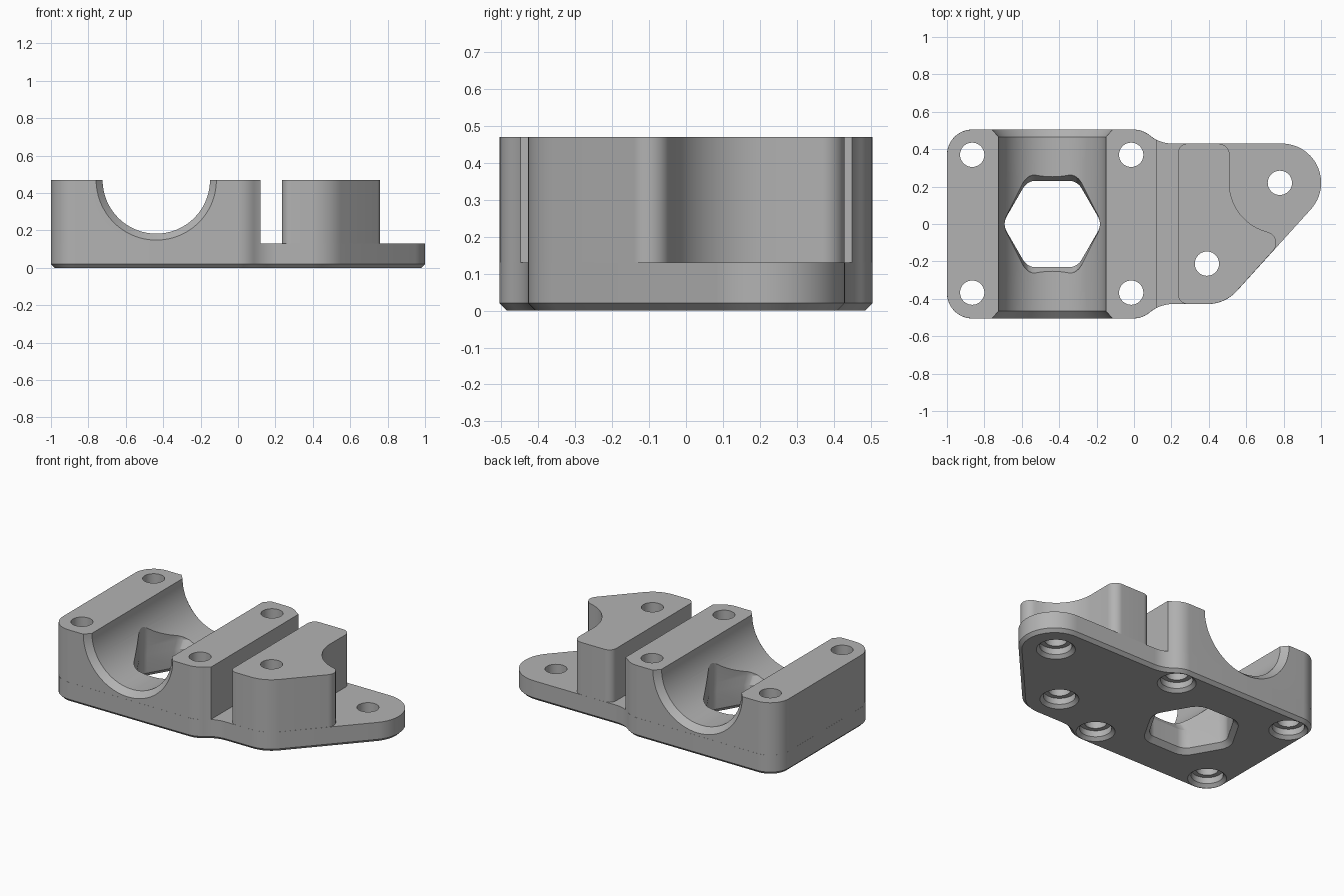
import bpy, bmesh, math
from mathutils import Vector

if "Cube" in bpy.data.objects:
    bpy.data.objects.remove(bpy.data.objects["Cube"])

# One flat colour
grey = bpy.data.materials.new("plain grey")
grey.use_nodes = True
COLOUR = (0.45, 0.45, 0.45, 1)
grey.diffuse_color = COLOUR
grey.node_tree.nodes["Principled BSDF"].inputs["Base Color"].default_value = COLOUR

TOP, DECK, CHAMFER = 0.47, 0.13, 0.02


def rounded(corners, step=math.radians(6)):
    """Counter-clockwise outline from (x, y, radius) corners."""
    out = []
    for i, (x, y, r) in enumerate(corners):
        p = Vector((x, y))
        if not r:
            out.append(p)
            continue
        a = (Vector(corners[i - 1][:2]) - p).normalized()
        b = (Vector(corners[(i + 1) % len(corners)][:2]) - p).normalized()
        half = a.angle(b) / 2
        centre = p + (a + b).normalized() * r / math.sin(half)
        start = p + a * r / math.tan(half) - centre
        turn = math.pi - 2 * half
        if a.x * b.y - a.y * b.x > 0:
            turn = -turn
        n = max(3, math.ceil(abs(turn) / step))
        for k in range(n + 1):
            t = turn * k / n
            out.append(centre + Vector((start.x * math.cos(t) - start.y * math.sin(t),
                                        start.x * math.sin(t) + start.y * math.cos(t))))
    return out


def offset(loop, d):
    """Move an outline outward by d."""
    out = []
    for i, p in enumerate(loop):
        e1 = (p - loop[i - 1]).normalized()
        e2 = (loop[(i + 1) % len(loop)] - p).normalized()
        n1, n2 = Vector((e1.y, -e1.x)), Vector((e2.y, -e2.x))
        out.append(p + (n1 + n2) * d / (1 + n1.dot(n2)))
    return out


def loft(name, rings):
    """Closed solid through matching rings of 3D points."""
    bm = bmesh.new()
    loops = [[bm.verts.new(p) for p in ring] for ring in rings]
    n = len(loops[0])
    for lo, hi in zip(loops, loops[1:]):
        for i in range(n):
            j = (i + 1) % n
            bm.faces.new((lo[i], lo[j], hi[j], hi[i]))
    bm.faces.new(loops[0][::-1])
    bm.faces.new(loops[-1])
    bmesh.ops.recalc_face_normals(bm, faces=bm.faces)
    mesh = bpy.data.meshes.new(name)
    bm.to_mesh(mesh)
    bm.free()
    mesh.materials.append(grey)
    obj = bpy.data.objects.new(name, mesh)
    bpy.context.collection.objects.link(obj)
    return obj


def at(loop, z):
    return [(p.x, p.y, z) for p in loop]


def circle(x, y, r, n=40):
    return [Vector((x + r * math.cos(math.tau * i / n), y + r * math.sin(math.tau * i / n)))
            for i in range(n)]


def combine(target, tool, operation):
    mod = target.modifiers.new(operation, "BOOLEAN")
    mod.operation, mod.solver, mod.object = operation, "EXACT", tool
    bpy.context.view_layer.objects.active = target
    bpy.ops.object.modifier_apply(modifier=mod.name)
    bpy.data.objects.remove(tool)


# Base plate with chamfered underside
outline = rounded([
    (-1, -0.505, 0.135), (0.045, -0.505, 0.135), (0.14, -0.428, 0.19),
    (0.487, -0.428, 0.21), (1.264, 0.43, 0.21),
    (0.14, 0.43, 0.19), (0.045, 0.505, 0.135), (-1, 0.505, 0.135)])
bracket = loft("mounting_bracket", [
    at(offset(outline, -CHAMFER), 0), at(outline, CHAMFER), at(outline, DECK)])

# Clamp block, following the plate outline up to a flat inner face
inner = offset(outline, -0.0005)
clamp = loft("clamp_block", [at(inner, 0.06), at(inner, TOP)])
limit = rounded([(-2, -1, 0), (0.12, -1, 0), (0.12, 1, 0), (-2, 1, 0)])
combine(clamp, loft("limit", [at(limit, -1), at(limit, 1)]), "INTERSECT")
combine(bracket, clamp, "UNION")

# Raised pad with a scooped corner around the outer screw
scoop = [Vector((0.78 + 0.27 * math.cos(a), 0.22 + 0.27 * math.sin(a)))
         for a in (math.radians(255 - 6 * k) for k in range(13))]
pad_outline = rounded(
    [(0.235, -0.428, 0.05), (0.487, -0.428, 0.21), (0.805, -0.075, 0.06)]
    + [(p.x, p.y, 0) for p in scoop]
    + [(0.512, 0.43, 0.06), (0.235, 0.43, 0.05)])
pad_outline = offset(pad_outline, -0.0005)
combine(bracket, loft("pad", [at(pad_outline, 0.06), at(pad_outline, TOP)]), "UNION")

# Half-round channel with chamfered mouths
CX = -0.437
channel = []
for y, r in ((-0.545, 0.357), (-0.465, 0.287), (0.465, 0.287), (0.545, 0.357)):
    channel.append([(p.x, y, p.y) for p in circle(CX, TOP, r, 96)])
combine(bracket, loft("channel", channel), "DIFFERENCE")

# Hexagonal window, eased at both ends
hexagon = rounded([(0.267 * math.cos(math.tau * i / 6), 0.267 * math.sin(math.tau * i / 6), 0.08)
                   for i in range(6)])


def window(z, grow=0, stretch=1):
    return [(p.x + CX, p.y * stretch, z) for p in offset(hexagon, grow)]


combine(bracket, loft("window", [
    window(-0.03, 0.06), window(0.03), window(0.15),
    window(0.2, 0, 1.14), window(0.6, 0, 1.14)]), "DIFFERENCE")

# Screw holes, counterbored from below
holes = [(x, y) for x in (-0.865, -0.015) for y in (-0.367, 0.37)]
holes += [(0.78, 0.22), (0.39, -0.212)]
for x, y in holes:
    profile = ((0.134, -0.02), (0.094, 0.02), (0.094, 0.06), (0.065, 0.06), (0.065, 0.6))
    combine(bracket, loft("screw_hole", [at(circle(x, y, r), z) for r, z in profile]),
            "DIFFERENCE")

# Smooth the curves, keep the machined edges crisp
bpy.ops.object.select_all(action="DESELECT")
bracket.select_set(True)
bpy.context.view_layer.objects.active = bracket
bpy.ops.object.shade_smooth_by_angle(angle=math.radians(25))
